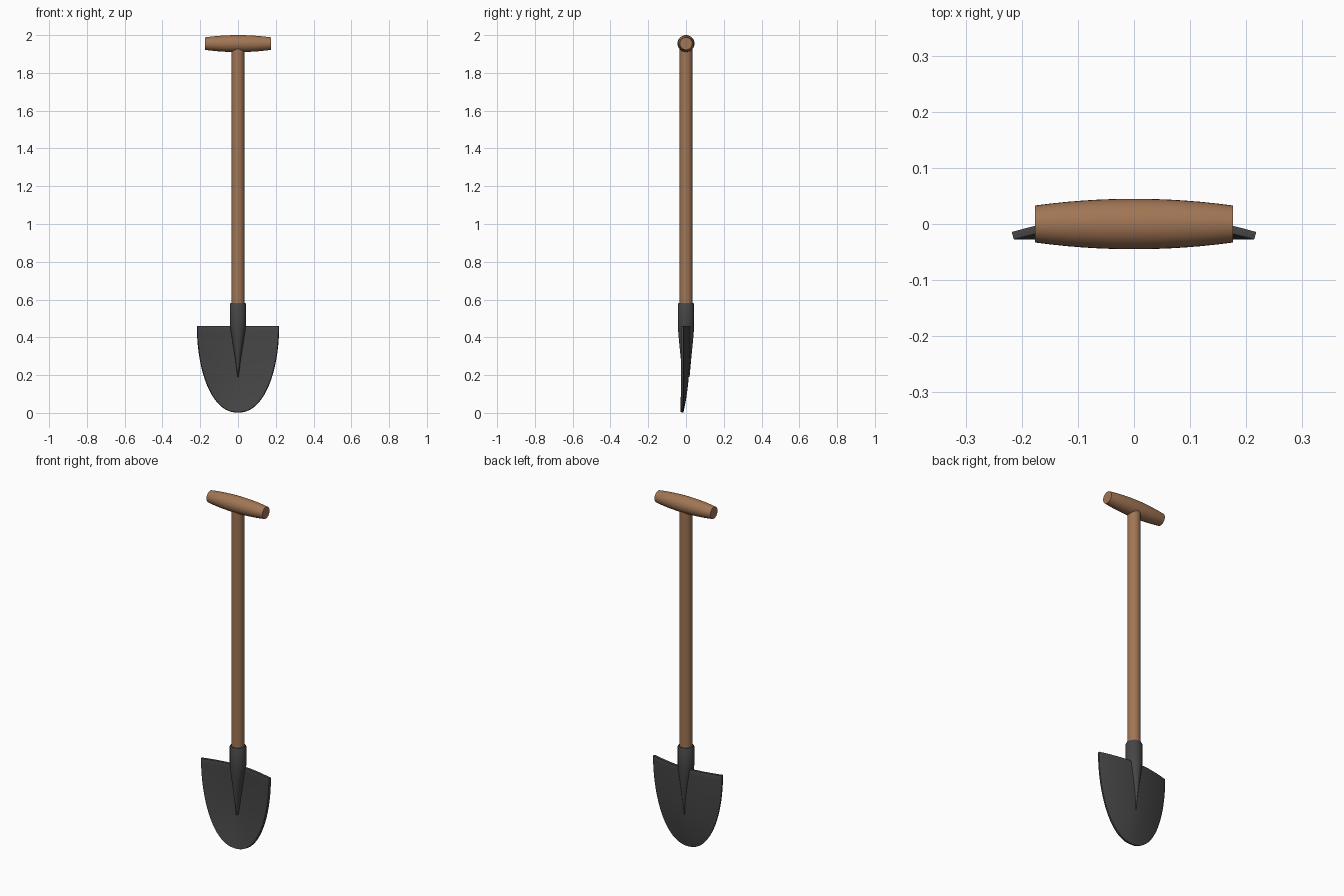
import bpy, bmesh
from math import sin, cos, pi, radians

if "Cube" in bpy.data.objects:
    bpy.data.objects.remove(bpy.data.objects["Cube"])


def material(name, color):
    m = bpy.data.materials.new(name)
    m.diffuse_color = (*color, 1)
    m.use_nodes = True
    m.node_tree.nodes["Principled BSDF"].inputs["Base Color"].default_value = m.diffuse_color
    return m


WOOD = material("wood", (0.36, 0.18, 0.09))
STEEL = material("steel", (0.06, 0.06, 0.06))


def finish(bm, name, mat, angle=35):
    bmesh.ops.recalc_face_normals(bm, faces=bm.faces)
    me = bpy.data.meshes.new(name)
    bm.to_mesh(me)
    bm.free()
    ob = bpy.data.objects.new(name, me)
    bpy.context.collection.objects.link(ob)
    me.materials.append(mat)
    bpy.ops.object.select_all(action='DESELECT')
    ob.select_set(True)
    bpy.context.view_layer.objects.active = ob
    bpy.ops.object.shade_smooth_by_angle(angle=radians(angle))
    return ob


def tube(name, sections, mat, n=32):
    """Capped loft of ellipses: (height, x radius, y radius)."""
    bm = bmesh.new()
    rings = [[bm.verts.new((rx * cos(2 * pi * i / n), ry * sin(2 * pi * i / n), z))
              for i in range(n)] for z, rx, ry in sections]
    for a, b in zip(rings, rings[1:]):
        for i in range(n):
            j = (i + 1) % n
            bm.faces.new((a[i], a[j], b[j], b[i]))
    bm.faces.new(rings[0])
    bm.faces.new(rings[-1])
    return finish(bm, name, mat)


# Wooden shaft
tube("shaft", [(0.5, 0.034, 0.034), (1.95, 0.034, 0.034)], WOOD)

# Barrel-shaped cross grip
grip = tube("grip", [(0.176 * k / 6, r, r) for k in range(-6, 7)
                     for r in [0.045 - 0.012 * (k / 6) ** 2]], WOOD)
grip.rotation_euler.y = pi / 2
grip.location.z = 1.955

# Steel socket that tapers to a ridge along the blade
tube("socket", [(0.19, 0.003, 0.019), (0.28, 0.014, 0.027), (0.37, 0.028, 0.036),
                (0.44, 0.039, 0.042), (0.47, 0.043, 0.043), (0.575, 0.043, 0.043),
                (0.582, 0.039, 0.039)], STEEL)

# Dished blade with a rounded outline
bm = bmesh.new()
ROWS, COLS, TOP, WIDTH = 28, 28, 0.46, 0.216
grid = []
for r in range(ROWS + 1):
    a = (pi / 2) * r / ROWS * 0.995
    t = sin(a)
    half, dish = WIDTH * cos(a) ** 0.9, 0.036 * (1 - t ** 3)
    grid.append([bm.verts.new((half * u, -0.021 + dish * (1 - abs(u) ** 1.7),
                               TOP - (TOP - 0.003) * t))
                 for u in [2 * c / COLS - 1 for c in range(COLS + 1)]])
for a, b in zip(grid, grid[1:]):
    for c in range(COLS):
        bm.faces.new((a[c], a[c + 1], b[c + 1], b[c]))
blade = finish(bm, "blade", STEEL)
solid = blade.modifiers.new("thickness", 'SOLIDIFY')
solid.thickness, solid.offset = 0.014, 0
bevel = blade.modifiers.new("soft_edge", 'BEVEL')
bevel.width, bevel.segments, bevel.angle_limit = 0.004, 2, radians(50)
